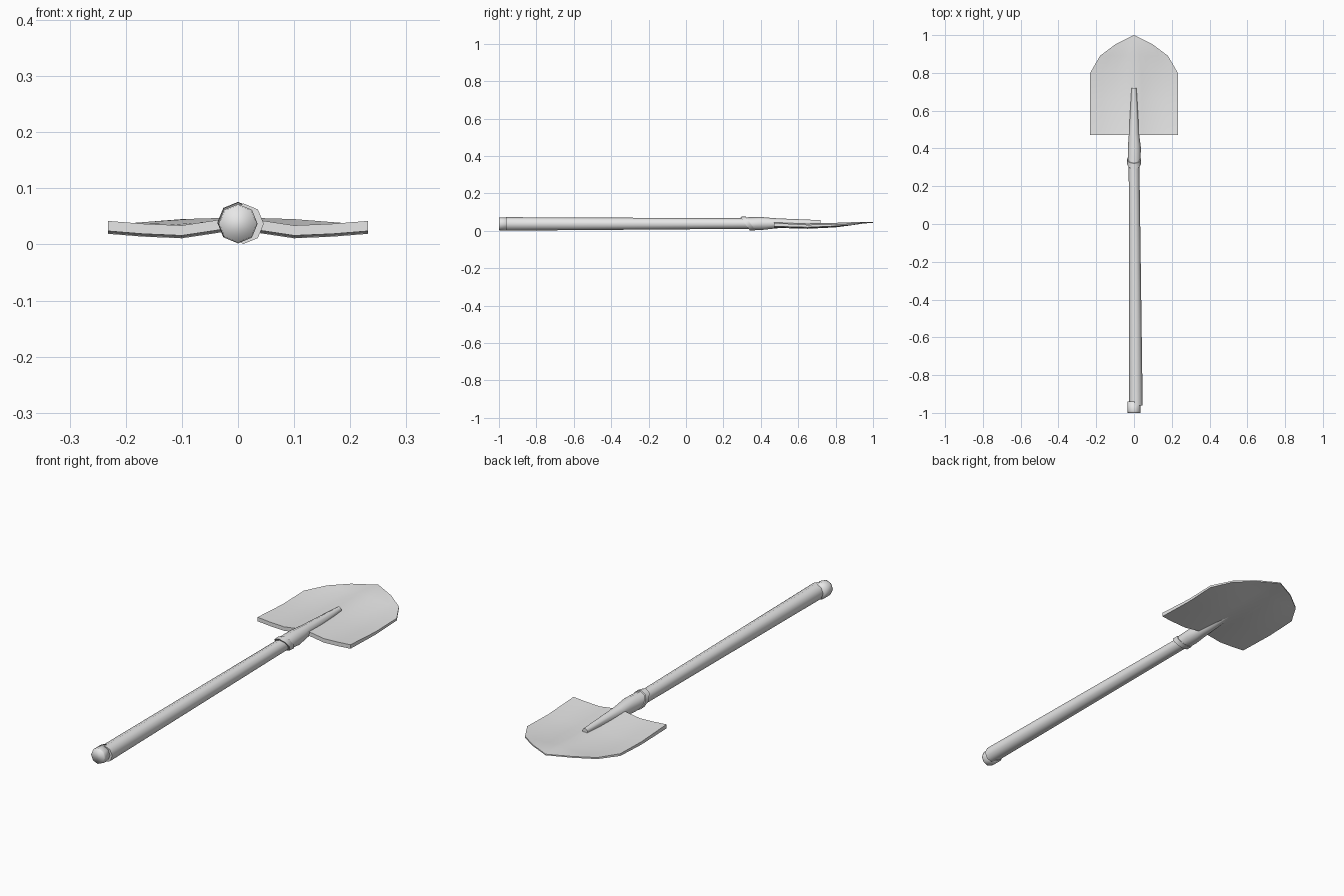
import bpy, bmesh, math

if "Cube" in bpy.data.objects:
    bpy.data.objects.remove(bpy.data.objects["Cube"])

GREY = bpy.data.materials.new("plain grey")
GREY.use_nodes = True
GREY.diffuse_color = (0.8, 0.8, 0.8, 1)
GREY.node_tree.nodes["Principled BSDF"].inputs["Base Color"].default_value = (0.8, 0.8, 0.8, 1)


def finish(bm, name, angle):
    """Turn the mesh into a shaded object."""
    bmesh.ops.remove_doubles(bm, verts=bm.verts, dist=0.0005)
    bmesh.ops.recalc_face_normals(bm, faces=bm.faces)
    mesh = bpy.data.meshes.new(name)
    bm.to_mesh(mesh)
    bm.free()
    mesh.materials.append(GREY)
    obj = bpy.data.objects.new(name, mesh)
    bpy.context.collection.objects.link(obj)
    bpy.ops.object.select_all(action="DESELECT")
    obj.select_set(True)
    bpy.context.view_layer.objects.active = obj
    bpy.ops.object.shade_smooth_by_angle(angle=math.radians(angle))
    return obj


def tube(name, stations, angle=50, sides=8):
    """Loft octagons along y; each station is x, y, z, radius, slant."""
    bm = bmesh.new()
    rings = []
    for x, y, z, r, slant in stations:
        ring = []
        for i in range(sides):
            a = math.tau * i / sides
            dz = r * math.sin(a)
            ring.append(bm.verts.new((x + r * math.cos(a), y + slant * dz, z + dz)))
        rings.append(ring)
    for a, b in zip(rings, rings[1:]):
        for i in range(sides):
            j = (i + 1) % sides
            bm.faces.new((a[i], a[j], b[j], b[i]))
    bm.faces.new(rings[0])
    bm.faces.new(rings[-1])
    return finish(bm, name, angle)


def lerp(a, b, t):
    return a + (b - a) * t


# Cross-section of the blade: distance from the middle, height
SECTION = [(0, 0.05), (0.04, 0.043), (0.1, 0.034), (0.17, 0.037), (0.232, 0.042)]
# Blade rows: y, half width, lift, thickness, flattening towards the tip
ROWS = [(0.47, 0.232, 0, 0.018, 0), (0.65, 0.232, -0.01, 0.013, 0),
        (0.8, 0.232, -0.007, 0.01, 0.1), (0.89, 0.18, -0.003, 0.007, 0.4),
        (0.95, 0.1, 0, 0.006, 0.8), (1.0, 0, 0, 0.005, 1)]
TIP_HEIGHT = 0.048


def section_height(x):
    x = abs(x)
    for (x0, z0), (x1, z1) in zip(SECTION, SECTION[1:]):
        if x <= x1:
            return lerp(z0, z1, (x - x0) / (x1 - x0))
    return SECTION[-1][1]


def build_blade():
    bm = bmesh.new()
    half = [x / SECTION[-1][0] for x, z in SECTION]
    columns = [-u for u in reversed(half[1:])] + half
    layers = []
    for under in (0, 1):
        grid = []
        for y, width, lift, thick, flat in ROWS:
            row = []
            for u in columns:
                x = u * width
                z = lerp(section_height(x), TIP_HEIGHT, flat) + lift - under * thick
                row.append(bm.verts.new((x, y, z)))
            grid.append(row)
        layers.append(grid)
        for a, b in zip(grid, grid[1:]):
            for i in range(len(a) - 1):
                bm.faces.new((a[i], a[i + 1], b[i + 1], b[i]))
    # Rim joining the upper and lower sheets
    top, low = layers
    for i in range(len(columns) - 1):
        bm.faces.new((top[0][i], top[0][i + 1], low[0][i + 1], low[0][i]))
    for side in (0, -1):
        for k in range(len(ROWS) - 1):
            bm.faces.new((top[k][side], top[k + 1][side], low[k + 1][side], low[k][side]))
    return finish(bm, "blade", 30)


build_blade()

# Wooden shaft, leaning slightly to one side, and its rounded end knob
tube("shaft", [(0.01, -0.962, 0.037, 0.036, 0), (0, 0.36, 0.039, 0.028, 0)])
tube("end_knob", [(0, -1.0, 0.037, 0.033, 0), (0, -0.992, 0.037, 0.035, 0),
                  (0, -0.94, 0.037, 0.035, 0)], angle=100)

# Slanted collar and tapering socket that runs on to the blade
tube("collar", [(0, 0.315, 0.039, 0.036, -0.7), (0, 0.345, 0.039, 0.037, -0.7)])
tube("socket", [(0, 0.33, 0.039, 0.033, -0.7), (0.002, 0.4, 0.039, 0.035, 0),
                (0, 0.48, 0.04, 0.027, 0), (0, 0.72, 0.044, 0.013, 0)])
